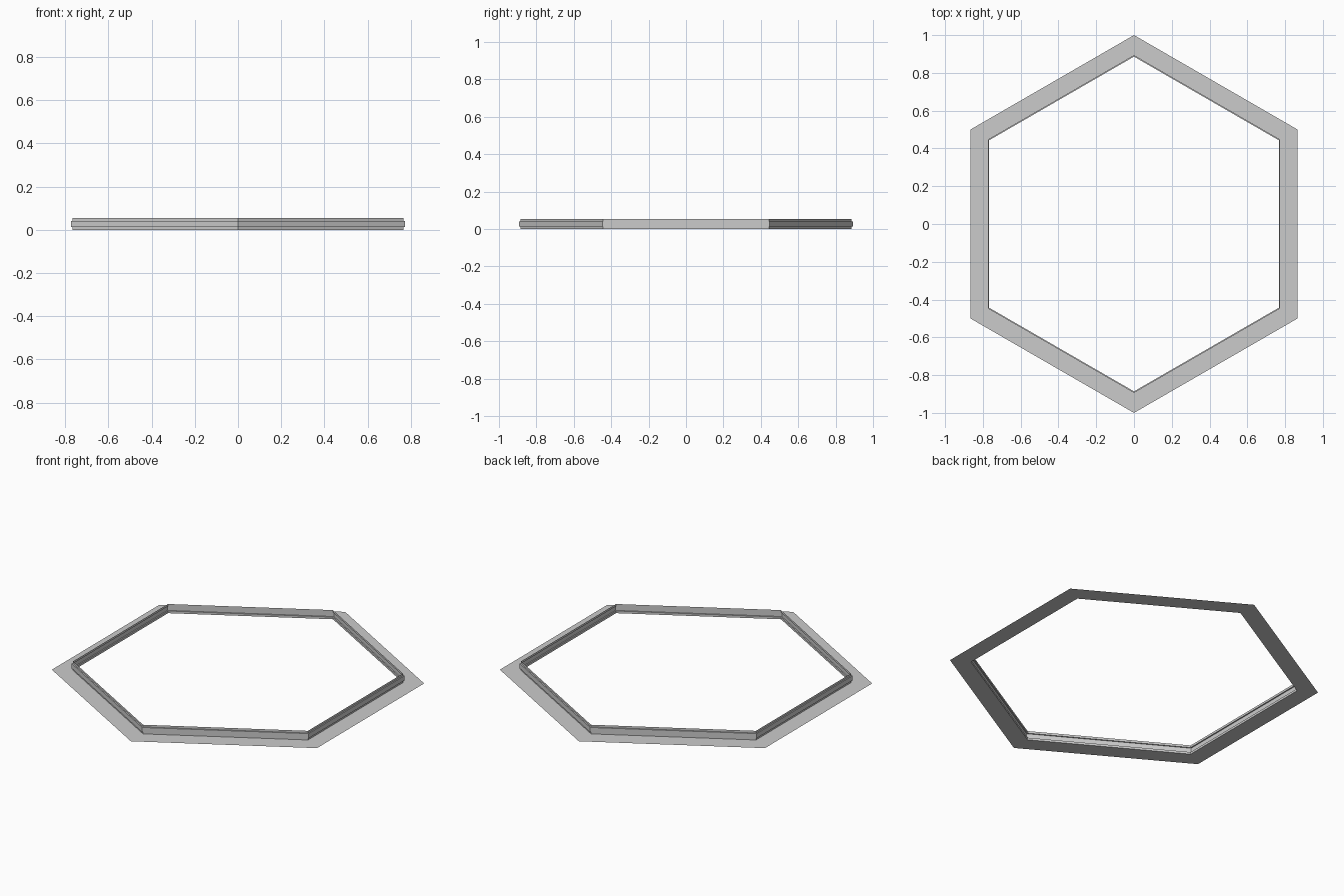
import bpy, bmesh, math

if "Cube" in bpy.data.objects:
    bpy.data.objects.remove(bpy.data.objects["Cube"])


def hex_sweep(name, profile):
    """Sweep an open (corner radius, height) profile around a pointed-top hexagon."""
    bm = bmesh.new()
    rings = []
    for r, z in profile:
        ring = []
        for i in range(6):
            a = math.radians(30 + 60 * i)
            ring.append(bm.verts.new((r * math.cos(a), r * math.sin(a), z)))
        rings.append(ring)
    for low, high in zip(rings, rings[1:]):
        for i in range(6):
            j = (i + 1) % 6
            bm.faces.new((low[i], low[j], high[j], high[i]))
    mesh = bpy.data.meshes.new(name)
    bm.to_mesh(mesh)
    bm.free()
    obj = bpy.data.objects.new(name, mesh)
    bpy.context.collection.objects.link(obj)
    return obj


# flat sheet flange lying on the ground
hex_sweep("base_flange", [(1.0, 0.0), (0.886, 0.0)])

# thin upright rim with a raised band around its middle
hex_sweep("grooved_rim", [
    (0.886, 0.0), (0.886, 0.013),
    (0.894, 0.013), (0.894, 0.041),
    (0.886, 0.041), (0.886, 0.054),
])
